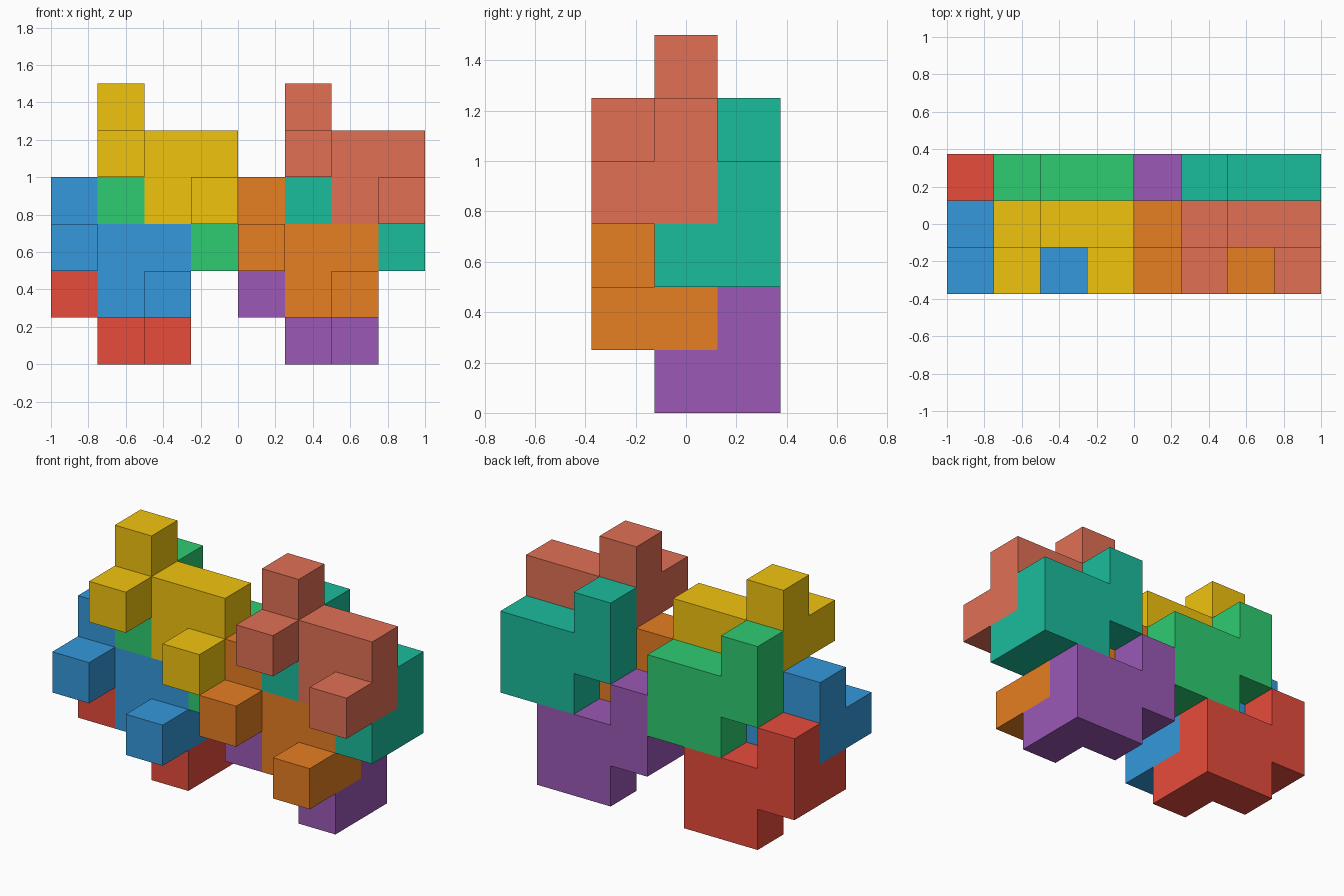
import bpy, bmesh
from mathutils import Vector

if "Cube" in bpy.data.objects:
    bpy.data.objects.remove(bpy.data.objects["Cube"])

U = 0.25                             # edge of one cube cell
ORIGIN = Vector((-1, -0.375, 0))

# One interlocking block in cells: flat six-cell body plus two front knobs
BLOCK = [(0, 1, 2), (0, 1, 1), (1, 1, 1), (2, 1, 1), (1, 1, 0), (2, 1, 0),
         (0, 0, 1), (2, 0, 0)]
AXES = [Vector((1, 0, 0)), Vector((0, 1, 0)), Vector((0, 0, 1))]


def linear(hex_code):
    srgb = [int(hex_code[i:i + 2], 16) / 255 for i in (0, 2, 4)]
    return [c / 12.92 if c <= 0.04045 else ((c + 0.055) / 1.055) ** 2.4 for c in srgb] + [1]


def block_mesh():
    """Outer skin of the block, with coplanar cell faces merged."""
    bm = bmesh.new()
    cells = set(BLOCK)
    for cell in BLOCK:
        centre = Vector(cell) + Vector((0.5, 0.5, 0.5))
        for a in range(3):
            for s in (1, -1):
                n = AXES[a] * s
                if tuple(int(round(v)) for v in Vector(cell) + n) in cells:
                    continue
                u, v = AXES[(a + 1) % 3] * 0.5, AXES[(a + 2) % 3] * 0.5 * s
                mid = centre + n * 0.5
                bm.faces.new([bm.verts.new((mid + d) * U)
                              for d in (-u - v, u - v, u + v, -u + v)])
    bmesh.ops.remove_doubles(bm, verts=bm.verts, dist=0.001)
    bmesh.ops.dissolve_limit(bm, angle_limit=0.01, verts=bm.verts, edges=bm.edges)
    bmesh.ops.recalc_face_normals(bm, faces=bm.faces)
    mesh = bpy.data.meshes.new("block")
    bm.to_mesh(mesh)
    bm.free()
    return mesh


def add_block(name, cell, colour):
    mesh = base.copy()
    mesh.name = name
    mat = bpy.data.materials.new(name)
    mat.diffuse_color = linear(colour)
    mat.use_nodes = True
    mat.node_tree.nodes["Principled BSDF"].inputs["Base Color"].default_value = mat.diffuse_color
    mesh.materials.append(mat)
    obj = bpy.data.objects.new(name, mesh)
    obj.location = ORIGIN + Vector(cell) * U
    bpy.context.collection.objects.link(obj)


base = block_mesh()

# Two identical clusters side by side: upper/lower blocks in front and behind
SLOTS = [("upper_front", (1, 0, 3)), ("upper_back", (1, 1, 2)),
         ("lower_front", (0, 0, 1)), ("lower_back", (0, 1, 0))]
CLUSTERS = [("left", 0, ["F1C40F", "2ECC71", "3498DB", "E74C3C"]),
            ("right", 4, ["E17055", "1ABC9C", "E67E22", "9B59B6"])]
for side, shift, colours in CLUSTERS:
    for (slot, (x, y, z)), colour in zip(SLOTS, colours):
        add_block(f"{side}_{slot}_block", (x + shift, y, z), colour)
bpy.data.meshes.remove(base)
